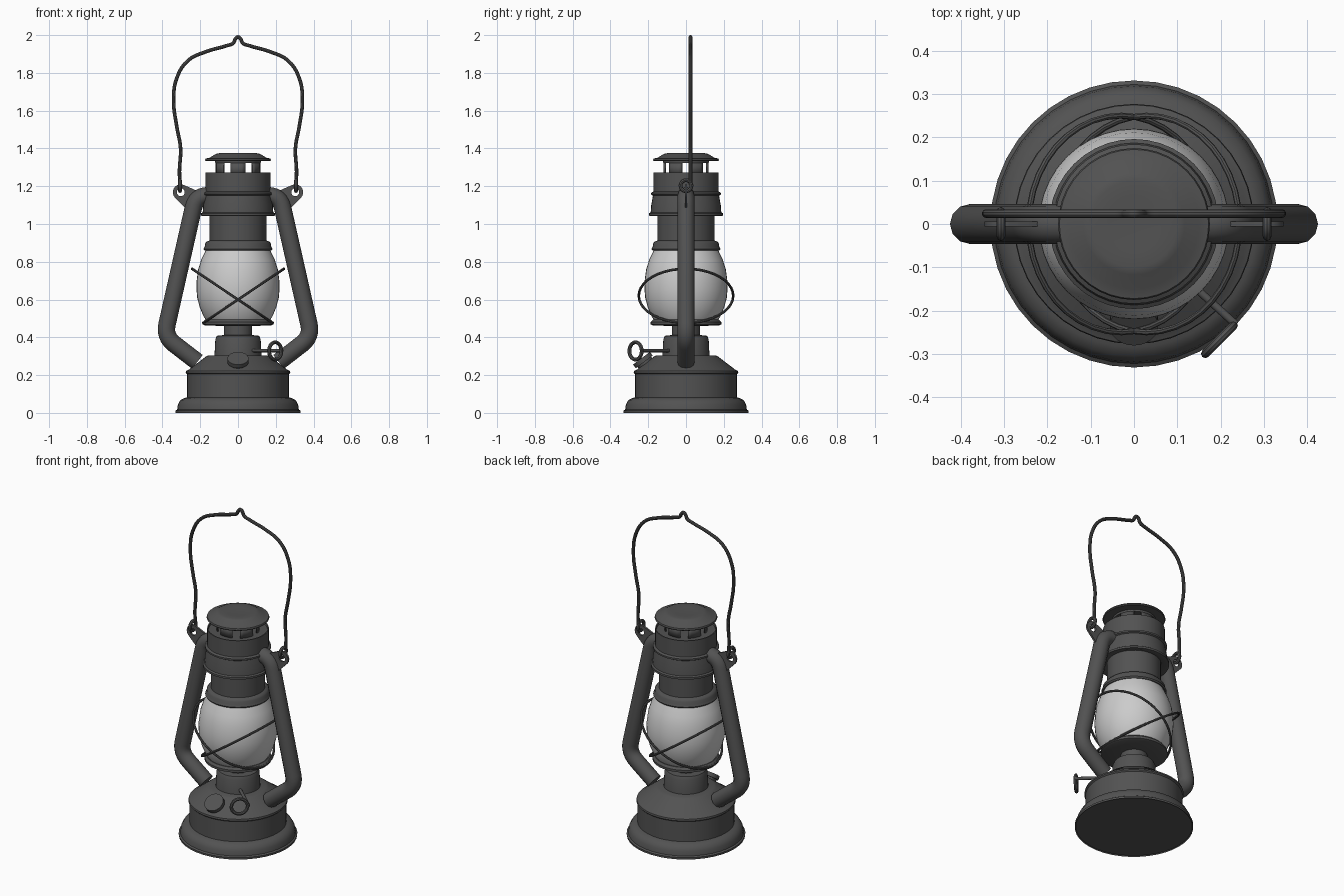
import bpy, bmesh, math
from mathutils import Vector
from math import sin, cos, pi, radians

if "Cube" in bpy.data.objects:
    bpy.data.objects.remove(bpy.data.objects["Cube"])


def material(name, v):
    m = bpy.data.materials.new(name)
    m.diffuse_color = (v, v, v, 1)
    m.use_nodes = True
    m.node_tree.nodes["Principled BSDF"].inputs["Base Color"].default_value = m.diffuse_color
    return m


METAL = material("dark_metal", 0.085)
GLASS = material("frosted_glass", 0.55)


def finish(ob, mat=METAL, angle=35):
    bpy.ops.object.select_all(action='DESELECT')
    ob.select_set(True)
    bpy.context.view_layer.objects.active = ob
    if ob.type == 'CURVE':
        bpy.ops.object.convert(target='MESH')
        ob = bpy.context.object
    ob.data.materials.clear()
    ob.data.materials.append(mat)
    bpy.ops.object.shade_smooth_by_angle(angle=radians(angle))
    return ob


def lathe(name, profile, mat=METAL, n=40):
    # Revolve (radius, height) points about z; radius 0 closes an end
    bm = bmesh.new()
    rings = []
    for r, z in profile:
        if r == 0:
            rings.append([bm.verts.new((0, 0, z))] * n)
        else:
            rings.append([bm.verts.new((r * cos(2 * pi * i / n), r * sin(2 * pi * i / n), z)) for i in range(n)])
    for a, b in zip(rings, rings[1:]):
        for i in range(n):
            j = (i + 1) % n
            bm.faces.new(list(dict.fromkeys((a[i], a[j], b[j], b[i]))))
    bmesh.ops.recalc_face_normals(bm, faces=bm.faces)
    me = bpy.data.meshes.new(name)
    bm.to_mesh(me)
    bm.free()
    ob = bpy.data.objects.new(name, me)
    bpy.context.collection.objects.link(ob)
    return finish(ob, mat)


def wire(name, pts, radius, smooth=False, cyclic=False, res=3):
    cu = bpy.data.curves.new(name, 'CURVE')
    cu.dimensions = '3D'
    cu.bevel_depth, cu.bevel_resolution, cu.use_fill_caps = radius, res, True
    cu.resolution_u = 5
    sp = cu.splines.new('BEZIER' if smooth else 'POLY')
    items = sp.bezier_points if smooth else sp.points
    items.add(len(pts) - 1)
    for p, co in zip(items, pts):
        if smooth:
            p.co = co
            p.handle_left_type = p.handle_right_type = 'AUTO'
        else:
            p.co = (*co, 1)
    sp.use_cyclic_u = cyclic
    ob = bpy.data.objects.new(name, cu)
    bpy.context.collection.objects.link(ob)
    return finish(ob)


def fillet(pts, d, steps=6):
    # Round the inner corners of a polyline
    pts = [Vector(p) for p in pts]
    out = [pts[0]]
    for a, b, c in zip(pts, pts[1:], pts[2:]):
        p, q = b + (a - b).normalized() * d, b + (c - b).normalized() * d
        for k in range(steps + 1):
            t = k / steps
            out.append(p * (1 - t) ** 2 + b * 2 * t * (1 - t) + q * t * t)
    return out + [pts[-1]]


def rod(name, a, b, r, n=16):
    a, b = Vector(a), Vector(b)
    bpy.ops.mesh.primitive_cylinder_add(vertices=n, radius=r, depth=(b - a).length, location=(a + b) / 2)
    ob = bpy.context.object
    ob.name = name
    ob.rotation_euler = (b - a).to_track_quat('Z', 'Y').to_euler()
    return finish(ob)


def ring(name, loc, axis, R, r):
    bpy.ops.mesh.primitive_torus_add(location=loc, major_radius=R, minor_radius=r,
                                     major_segments=28, minor_segments=8)
    ob = bpy.context.object
    ob.name = name
    ob.rotation_euler = Vector(axis).to_track_quat('Z', 'Y').to_euler()
    return finish(ob)


# Fuel tank with flared foot
lathe("fuel_tank", [(0, 0.005), (0.325, 0.005), (0.33, 0), (0.331, 0.012), (0.322, 0.018), (0.318, 0.045),
                    (0.305, 0.068), (0.285, 0.078), (0.27, 0.082), (0.27, 0.205), (0.277, 0.212), (0.275, 0.222),
                    (0.262, 0.228), (0.17, 0.298), (0.155, 0.305), (0, 0.305)])
# Burner body, neck and globe plate
lathe("burner", [(0.125, 0.295), (0.12, 0.39), (0.112, 0.408), (0.075, 0.412), (0.075, 0.46), (0.175, 0.463),
                 (0.187, 0.468), (0.187, 0.482), (0.175, 0.494), (0, 0.494)])
# Glass globe
lathe("globe", [(0.165, 0.485), (0.182, 0.51), (0.203, 0.56), (0.216, 0.61), (0.22, 0.655), (0.219, 0.70),
                (0.211, 0.76), (0.195, 0.81), (0.176, 0.85), (0.165, 0.875)], GLASS)
# Collar and chimney above the globe
lathe("chimney", [(0.14, 0.868), (0.178, 0.86), (0.183, 0.868), (0.176, 0.88), (0.174, 0.897), (0.165, 0.908),
                  (0.151, 0.912), (0.151, 1.06)])
# Stepped hood
lathe("hood", [(0.145, 1.055), (0.185, 1.042), (0.196, 1.044), (0.196, 1.056), (0.187, 1.062), (0.184, 1.10),
               (0.175, 1.15), (0.184, 1.155), (0.184, 1.165), (0.172, 1.172), (0.172, 1.272), (0.166, 1.272),
               (0.164, 1.262), (0, 1.262)])
# Cap on a windowed collar
lathe("cap", [(0, 1.322), (0.12, 1.322), (0.122, 1.333), (0.172, 1.333), (0.175, 1.338), (0.172, 1.346),
              (0.15, 1.351), (0.117, 1.371), (0.10, 1.375), (0.06, 1.372), (0, 1.371)])

bm = bmesh.new()
for k in range(6):
    mid = radians(90 + 60 * k)
    cols = []
    for s in range(5):
        a = mid + radians(19.5) * (s / 2 - 1)
        cols.append([bm.verts.new((0.12 * cos(a), 0.12 * sin(a), z)) for z in (1.255, 1.328)])
    for p, q in zip(cols, cols[1:]):
        bm.faces.new((p[0], q[0], q[1], p[1]))
me = bpy.data.meshes.new("cap_posts")
bm.to_mesh(me)
bm.free()
posts = bpy.data.objects.new("cap_posts", me)
bpy.context.collection.objects.link(posts)
posts.modifiers.new("thickness", 'SOLIDIFY').thickness = 0.008
finish(posts)

# Side tubes, lugs, and handle end loops, mirrored left and right
for side, s in (("left", -1), ("right", 1)):
    path = [(0.12 * s, 0, 1.15), (0.222 * s, 0, 1.15), (0.39 * s, 0, 0.405), (0.215 * s, 0, 0.27)]
    wire("side_tube_" + side, fillet(path, 0.065), 0.046, res=4)

    cu = bpy.data.curves.new("handle_lug_" + side, 'CURVE')
    cu.dimensions, cu.fill_mode, cu.extrude = '2D', 'BOTH', 0.006
    c = (0.303, 1.168)
    outer = [(0.265, 1.07), (0.215, 1.175)]
    outer += [(c[0] + 0.042 * cos(radians(t)), c[1] + 0.042 * sin(radians(t))) for t in range(110, -41, -15)]
    hole = [(c[0] + 0.021 * cos(radians(t)), c[1] + 0.021 * sin(radians(t))) for t in range(0, 360, 24)]
    for loop in (outer, hole):
        sp = cu.splines.new('POLY')
        sp.points.add(len(loop) - 1)
        for p, (x, z) in zip(sp.points, loop):
            p.co = (x * s, z, 0, 1)
        sp.use_cyclic_u = True
    lug = bpy.data.objects.new("handle_lug_" + side, cu)
    lug.rotation_euler = (pi / 2, 0, 0)
    bpy.context.collection.objects.link(lug)
    finish(lug)
    ring("handle_loop_" + side, (0.307 * s, 0, 1.203), (1, 0, 0), 0.029, 0.01)

# Wire carrying handle
half = [(0.307, 1.21), (0.31, 1.28), (0.304, 1.40), (0.325, 1.52), (0.341, 1.65), (0.325, 1.77),
        (0.265, 1.865), (0.17, 1.912), (0.06, 1.944), (0.026, 1.957), (0.012, 1.982)]
pts = [(-x, 0.024, z) for x, z in half] + [(0, 0.024, 1.99)] + [(x, 0.024, z) for x, z in reversed(half)]
wire("carrying_handle", pts, 0.01, smooth=True)

# Two crossed guard wires around the globe
for side, s in (("left", -1), ("right", 1)):
    guard = []
    for i in range(40):
        a = 2 * pi * i / 40
        guard.append((s * (0.03 + 0.213 * cos(a)), 0.25 * sin(a), 0.62 + 0.143 * cos(a)))
    wire("globe_guard_" + side, guard, 0.007, cyclic=True, res=2)

# Filler cap on the sloping tank top
n = Vector((0, -0.6, 0.8))
base = Vector((0, -0.215, 0.262))
rod("filler_neck", base - n * 0.02, base + n * 0.012, 0.045, 24)
rod("filler_cap", base + n * 0.01, base + n * 0.034, 0.056, 24)

# Wick adjuster key
rod("wick_stem", (0.07, -0.082, 0.33), (0.235, -0.232, 0.33), 0.009)
ring("wick_key", (0.197, -0.267, 0.328), (1, -1, 0), 0.046, 0.01)
